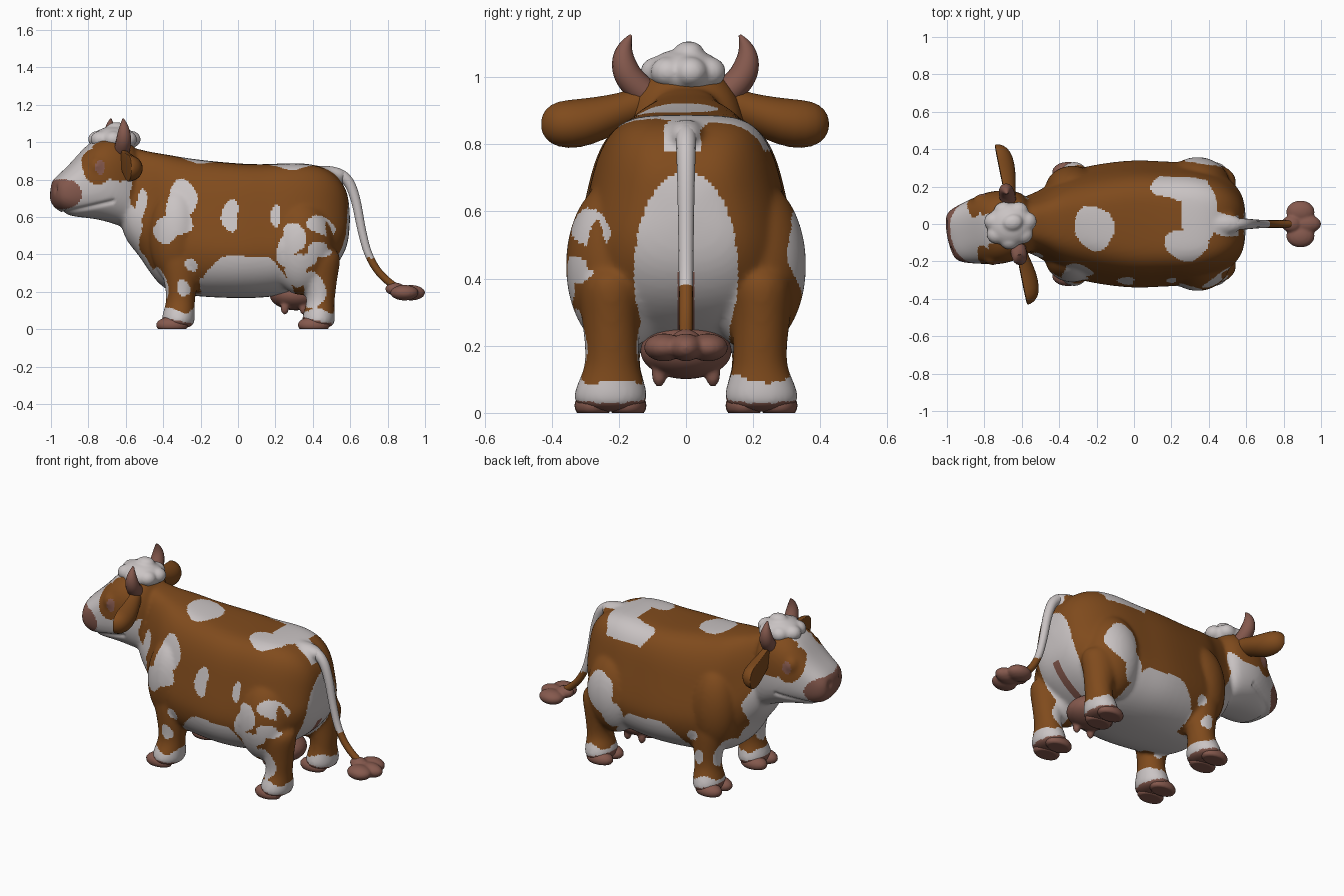
import bpy, bmesh
from math import sin, cos, pi, exp
from mathutils import Matrix, Vector

default_cube = bpy.data.objects.get("Cube")
if default_cube:
    bpy.data.objects.remove(default_cube, do_unlink=True)


def material(name, color):
    mat = bpy.data.materials.new(name)
    mat.use_nodes = True
    mat.diffuse_color = (*color, 1)
    mat.node_tree.nodes["Principled BSDF"].inputs["Base Color"].default_value = (*color, 1)
    return mat


brown = material("brown hide", (.215, .07, .012))
white = material("white hide", (.59, .55, .55))
pink = material("dusky pink skin", (.235, .1, .075))
BROWN, WHITE, PINK = range(3)

# The head is turned a little to one side about this pivot
pivot = Matrix.Translation((-.64, .015, 0))
head_turn = pivot @ Matrix.Rotation(.2, 4, 'Z') @ pivot.inverted()
head_inverse = head_turn.inverted()


def blob(bm, center, radii, frame=Matrix()):
    matrix = frame @ Matrix.Translation(center) @ Matrix.Diagonal((*radii, 1))
    bmesh.ops.create_uvsphere(bm, u_segments=20, v_segments=12, radius=1, matrix=matrix)


def skin(bm, rings, frame=Matrix()):
    """Bridge closed rings of points and cap both ends."""
    loops = [[bm.verts.new(frame @ Vector(p)) for p in ring] for ring in rings]
    count = len(loops[0])
    for a, b in zip(loops, loops[1:]):
        for i in range(count):
            j = (i + 1) % count
            bm.faces.new((a[i], a[j], b[j], b[i]))
    bm.faces.new(loops[0])
    bm.faces.new(loops[-1])


def angles(count=24):
    return [2 * pi * i / count for i in range(count)]


def power(v, exponent):
    return abs(v) ** exponent * (1 if v > 0 else -1)


def barrel_ring(x, low, high, width, middle, square, taper):
    """Upright section, squarer and tapered above its widest height."""
    mid = low + middle * (high - low)
    ring = []
    for t in angles(40):
        upper = sin(t) > 0
        exponent = square if upper else .8
        rise = power(sin(t), exponent)
        y = width * power(cos(t), exponent) * (1 - taper * max(rise, 0) ** .7)
        ring.append((x, y, mid + rise * ((high - mid) if upper else (mid - low))))
    return ring


def bake(obj):
    """Replace an object's data with its evaluated mesh."""
    graph = bpy.context.evaluated_depsgraph_get()
    mesh = bpy.data.meshes.new_from_object(obj.evaluated_get(graph))
    name = obj.name
    bpy.data.objects.remove(obj, do_unlink=True)
    return place(name, mesh)


def place(name, data):
    obj = bpy.data.objects.new(name, data)
    bpy.context.collection.objects.link(obj)
    return obj


def finish(obj, *mats):
    obj.data.materials.clear()
    for mat in mats:
        obj.data.materials.append(mat)
    obj.data.shade_smooth()


def from_bmesh(name, bm):
    bmesh.ops.recalc_face_normals(bm, faces=bm.faces)
    mesh = bpy.data.meshes.new(name)
    bm.to_mesh(mesh)
    bm.free()
    return place(name, mesh)


def fuse(obj, voxel, smoothing):
    """Merge overlapping volumes into one soft surface."""
    obj.modifiers.new("round", 'SUBSURF').levels = 2
    remesh = obj.modifiers.new("fuse", 'REMESH')
    remesh.mode = 'VOXEL'
    remesh.voxel_size = voxel
    obj.modifiers.new("soften", 'SMOOTH').iterations = smoothing
    return bake(obj)


def tube(name, points, frame=Matrix()):
    """Tapered tube along (x, y, z, radius) points."""
    curve = bpy.data.curves.new(name, 'CURVE')
    curve.dimensions = '3D'
    curve.bevel_depth = 1
    curve.bevel_resolution = 5
    curve.use_fill_caps = True
    spline = curve.splines.new('NURBS')
    spline.points.add(len(points) - 1)
    for point, (x, y, z, r) in zip(spline.points, points):
        point.co = (*(frame @ Vector((x, y, z))), 1)
        point.radius = r
    spline.use_endpoint_u = True
    spline.order_u = 3
    spline.resolution_u = 8
    return bake(place(name, curve))


# Torso and neck: x, low, high, half width
bm = bmesh.new()
torso = [(-.64, .52, .97, .13), (-.55, .42, .97, .16), (-.5, .35, .955, .185),
         (-.45, .27, .945, .215), (-.38, .2, .935, .275), (-.25, .175, .91, .315),
         (0, .163, .885, .35), (.15, .168, .88, .335), (.3, .19, .893, .335),
         (.45, .27, .878, .29), (.55, .36, .81, .21), (.6, .48, .7, .12)]
skin(bm, [barrel_ring(*s, .4, .6 if s[0] < -.2 else .45, .22) for s in torso])

# Head and muzzle
head = [(-1.01, .68, .78, .1), (-.97, .63, .82, .145), (-.89, .6, .89, .165),
        (-.8, .595, 1.0, .19), (-.72, .58, 1.03, .2), (-.62, .55, 1.03, .18),
        (-.53, .5, .97, .14)]
skin(bm, [barrel_ring(*s, .5, .75, 0) for s in head], head_turn)

# Legs: z, x, y, radius along x, radius along y
front_leg = [(.5, -.33, .2, .13, .1), (.3, -.305, .21, .1, .092), (.18, -.305, .215, .076, .076),
             (.12, -.31, .22, .08, .085), (.07, -.32, .225, .09, .112), (.0, -.32, .225, .09, .112)]
rear_leg = [(.45, .42, .22, .15, .11), (.3, .425, .225, .11, .09), (.2, .445, .22, .078, .08),
            (.13, .44, .22, .074, .08), (.07, .43, .225, .09, .112), (.0, .43, .225, .09, .112)]
for side in (1, -1):
    for leg in (front_leg, rear_leg):
        skin(bm, [[(x + rx * cos(t), side * (y + ry * sin(t)), z) for t in angles()]
                  for z, x, y, rx, ry in leg])
    blob(bm, (.34, side * .2, .44), (.18, .162, .26))
    blob(bm, (-.33, side * .18, .5), (.15, .135, .26))
    blob(bm, (-.79, side * .155, .87), (.05, .04, .055), head_turn)
# Root of the tail
blob(bm, (.46, 0, .825), (.13, .06, .05))
body = fuse(from_bmesh("body", bm), .01, 14)
finish(body, brown, white, pink)

# Mouth crease and nostrils pressed into the muzzle
normals = [v.normal.copy() for v in body.data.vertices]
for v, normal in zip(body.data.vertices, normals):
    p = head_inverse @ v.co
    depth = 0
    if p.x < -.7 and p.z > .5:
        if p.x > -.95:
            depth += .01 * exp(-((p.z - .635 - .25 * (p.x + .9)) / .012) ** 2)
        nostril = Vector((-.985, .07, .75))
        depth += .022 * exp(-((Vector((p.x, abs(p.y), p.z)) - nostril).length / .022) ** 2)
    v.co -= normal * depth

# Hide markings: ellipses as centre and radii
both_sides = [(.04, .19, .25, .21), (-.24, .34, .035, .035), (-.3, .21, .035, .045),
              (-.42, .24, .04, .1)]
right_side = [(-.305, .68, .08, .115), (-.33, .56, .1, .065), (-.39, .52, .065, .055),
              (-.52, .65, .03, .09), (-.035, .6, .045, .09), (.21, .6, .028, .06),
              (.45, .55, .075, .05), (.3, .5, .06, .08), (.25, .42, .05, .08),
              (.32, .32, .06, .09), (.43, .42, .065, .04), (.37, .36, .06, .04),
              (.4, .2, .06, .1)]
left_side = [(.36, .47, .1, .125), (.29, .36, .07, .09)]
back_marks = [(-.21, -.02, .11, .12), (.25, .2, .15, .075), (.36, .05, .1, .17),
              (.48, 0, .16, .06), (.29, -.11, .12, .08)]
eye_marks = [(-.67, .93, .14, .14), (-.79, .87, .08, .095)]


def inside(u, v, marks):
    return any(((u - a) / ra) ** 2 + ((v - b) / rb) ** 2 < 1 for a, b, ra, rb in marks)


def hide_color(c, normal):
    x, y, z = c
    h = head_inverse @ c
    toe_slope = x + .32 if x < 0 else x - .43
    if z < .045 - .2 * toe_slope or inside(h.x, h.z, [(-.965, .722, .09, .08)]):
        return PINK
    if abs(h.y) > .1 and inside(h.x, h.z, [(-.78, .865, .026, .038)]):
        return PINK
    if x < -.5 - .2 * (z - .4) + .02 * sin(25 * z):
        return BROWN if abs(h.y) > .08 and inside(h.x, h.z, eye_marks) else WHITE
    if x > .4 and abs(y) < .022 and z < .42:
        return PINK
    if z < .1 + .015 * sin(40 * x + 9 * y) or (abs(y) < .13 and z < .4):
        return WHITE
    if x > .4 and inside(y, z, [(0, .42, .155, .3)]):
        return WHITE
    u, w = x + .012 * sin(24 * z), z + .012 * sin(27 * x)
    if z > .78 and inside(u, y + .012 * sin(27 * x), back_marks):
        return WHITE
    marks = both_sides + (left_side if y > 0 else right_side)
    if abs(y) > .1 and normal.x < .75 and inside(u, w, marks):
        return WHITE
    return WHITE if normal.z < -.6 and z < .35 and -.2 < x < .25 else BROWN


for face in body.data.polygons:
    face.material_index = hide_color(face.center, face.normal)

# Cloven hooves, ears and horns
ear = [(.08, .94, .045, .055), (.17, .905, .055, .055), (.24, .88, .075, .065),
       (.32, .86, .085, .075), (.39, .86, .075, .07), (.425, .86, .045, .045),
       (.437, .86, .012, .015)]
horn = [(.12, .95, .043), (.165, .985, .043), (.19, 1.04, .038), (.185, 1.095, .021),
        (.165, 1.125, .004)]
for side, label in ((1, "left"), (-1, "right")):
    for foot, x in (("front", -.352), ("rear", .405)):
        bm = bmesh.new()
        for offset in (-.052, .052):
            blob(bm, (x, side * .225 + offset, .022), (.085, .055, .045))
        for v in bm.verts:
            v.co.z = max(v.co.z, 0)
        finish(from_bmesh(f"{foot}_{label}_hoof", bm), pink)

    # The front half of each ear section folds inward to make a hollow
    bm = bmesh.new()
    skin(bm, [[(-.66 + rx * abs(cos(t)) * (1 if cos(t) > 0 else -.05), side * y, z + rz * sin(t))
               for t in angles()] for y, z, rx, rz in ear], head_turn)
    obj = from_bmesh(label + "_ear", bm)
    obj.modifiers.new("round", 'SUBSURF').levels = 1
    finish(bake(obj), brown)

    finish(tube(label + "_horn", [(-.65, side * y, z, r) for y, z, r in horn], head_turn), pink)

# Curly forelock
bm = bmesh.new()
blob(bm, (-.665, 0, 1.01), (.125, .12, .075), head_turn)
for t in angles(7):
    blob(bm, (-.665 + .09 * cos(t), .08 * sin(t), 1.015), (.055, .052, .046), head_turn)
blob(bm, (-.65, .01, 1.075), (.055, .045, .032), head_turn)
finish(fuse(from_bmesh("forelock", bm), .008, 6), white)

# Udder with four teats
bm = bmesh.new()
blob(bm, (.31, 0, .185), (.145, .14, .085))
for x in (.25, .35):
    for y in (-.08, .08):
        blob(bm, (x, y, .115), (.023, .023, .038))
finish(fuse(from_bmesh("udder", bm), .008, 4), pink)

# Tail, brown toward the end, with a lobed tuft
tail = tube("tail", [(.38, 0, .81, .025), (.5, 0, .845, .032), (.585, 0, .81, .03),
                     (.63, 0, .7, .026), (.66, 0, .53, .023), (.7, 0, .38, .021),
                     (.78, 0, .265, .02), (.86, 0, .215, .02)])
finish(tail, brown, white)
for face in tail.data.polygons:
    face.material_index = WHITE if face.center.z > .38 else BROWN
bm = bmesh.new()
blob(bm, (.84, 0, .215), (.055, .045, .035))
blob(bm, (.925, 0, .195), (.078, .05, .042))
for y in (-.065, .065):
    blob(bm, (.89, y, .195), (.078, .062, .042))
finish(fuse(from_bmesh("tail_tuft", bm), .008, 6), pink)
